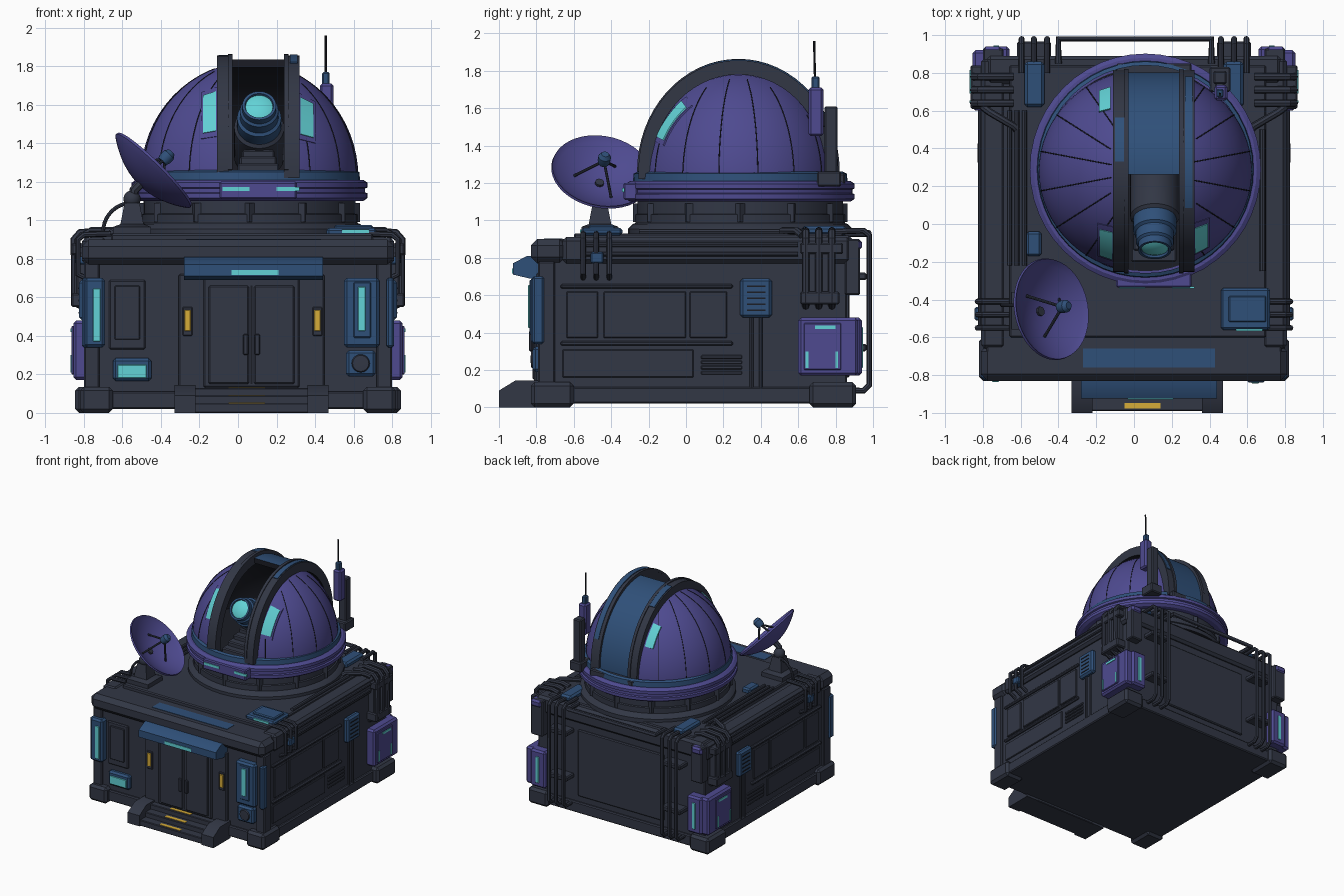
import bpy, bmesh, math
from mathutils import Vector, Matrix

if "Cube" in bpy.data.objects:
    bpy.data.objects.remove(bpy.data.objects["Cube"])

def material(name, hexa):
    rgb = [int(hexa[i:i + 2], 16) / 255 for i in (0, 2, 4)]
    m = bpy.data.materials.new(name)
    m.diffuse_color = [((c + 0.055) / 1.055) ** 2.4 if c > 0.04 else c / 12.92 for c in rgb] + [1]
    m.use_nodes = True
    m.node_tree.nodes["Principled BSDF"].inputs["Base Color"].default_value = m.diffuse_color
    return m

SLATE = material("dark slate", "323745")
PURPLE = material("purple", "4E4A90")
BLUE = material("steel blue", "2F5079")
CYAN = material("cyan glow", "62D2D6")
YELLOW = material("yellow light", "D6AC38")
BLACK = material("near black", "1B1D25")
CX, CY, CZ, R = 0.06, 0.28, 1.22, 0.565     # dome centre and radius
SY, SZ = 0.95, 1.06                         # dome stretch in y and z
SX = 0.105                                  # slit centre

def add(name, bm, mat, bevel=0, extra=()):
    bmesh.ops.recalc_face_normals(bm, faces=bm.faces)
    me = bpy.data.meshes.new(name)
    bm.to_mesh(me)
    bm.free()
    for m in (mat, *extra):
        me.materials.append(m)
    ob = bpy.data.objects.new(name, me)
    bpy.context.collection.objects.link(ob)
    if bevel:
        b = ob.modifiers.new("bevel", 'BEVEL')
        b.width, b.segments = bevel, 1
    return ob

def box(name, x0, x1, y0, y1, z0, z1, mat=SLATE, bevel=0.008, mirror=False):
    for s in ((1, -1) if mirror else (1,)):
        bm = bmesh.new()
        size = Matrix.Diagonal((x1 - x0, y1 - y0, z1 - z0, 1))
        mid = Matrix.Translation((s * (x0 + x1) / 2, (y0 + y1) / 2, (z0 + z1) / 2))
        bmesh.ops.create_cube(bm, size=1, matrix=mid @ size)
        add(name, bm, mat, min(bevel, 0.3 * min(x1 - x0, y1 - y0, z1 - z0)))

def prism(name, yz, x0, x1, mat):
    bm = bmesh.new()
    f = bm.faces.new([bm.verts.new((x0, y, z)) for y, z in yz])
    g = bmesh.ops.extrude_face_region(bm, geom=[f])['geom']
    bmesh.ops.translate(bm, verts=[v for v in g if isinstance(v, bmesh.types.BMVert)], vec=(x1 - x0, 0, 0))
    bm.faces.new([v for v in f.verts]) if f.is_valid is False else None
    add(name, bm, mat)

def lathe(name, profile, loc, mat, seg=48, axis=(0, 0, 1), turn=0.0):
    bm = bmesh.new()
    rings = [[bm.verts.new((r * math.cos(turn + math.tau * i / seg), r * math.sin(turn + math.tau * i / seg), z))
              for i in range(seg)] for r, z in profile]
    for a, b in zip(rings, rings[1:]):
        for i in range(seg):
            j = (i + 1) % seg
            bm.faces.new((a[i], a[j], b[j], b[i]))
    bmesh.ops.remove_doubles(bm, verts=bm.verts, dist=1e-5)
    rot = Vector((0, 0, 1)).rotation_difference(Vector(axis).normalized()).to_matrix().to_4x4()
    bm.transform(Matrix.Translation(loc) @ rot)
    return add(name, bm, mat)

def tube(name, pts, r, mat=SLATE, mirror=False):
    for s in ((1, -1) if mirror else (1,)):
        cu = bpy.data.curves.new(name, 'CURVE')
        cu.dimensions, cu.bevel_depth, cu.bevel_resolution, cu.use_fill_caps = '3D', r, 2, True
        sp = cu.splines.new('POLY')
        sp.points.add(len(pts) - 1)
        for p, q in zip(sp.points, pts):
            p.co = (s * q[0], q[1], q[2], 1)
        cu.materials.append(mat)
        bpy.context.collection.objects.link(bpy.data.objects.new(name, cu))

def arc_band(name, x0, x1, r0, r1, a0, a1, mat, follow=False, inner=None, lift=0.0):
    """Band bent over the dome from front (0 deg) to back (180 deg)."""
    bm = bmesh.new()
    rows, n = [], 32
    for i in range(n + 1):
        a = math.radians(a0 + (a1 - a0) * i / n)
        row = []
        for x, r in ((x0, r0), (x1, r0), (x1, r1), (x0, r1)):
            r = math.sqrt(r * r - (x - CX) ** 2) if follow else r + lift * math.sin(a)
            row.append(bm.verts.new((x, CY - SY * r * math.cos(a), CZ + SZ * r * math.sin(a))))
        rows.append(row)
    for a, b in zip(rows, rows[1:]):
        for i in range(4):
            f = bm.faces.new((a[i], a[(i + 1) % 4], b[(i + 1) % 4], b[i]))
            f.material_index = 1 if inner and i == 0 else 0
    for row in (rows[0], rows[-1]):
        bm.faces.new(row).material_index = 1 if inner else 0
    add(name, bm, mat, extra=(inner,) if inner else ())

# Building body, plinth, feet and roof trim
box("body", -0.78, 0.78, -0.77, 0.86, 0.03, 0.9)
box("plinth", -0.8, 0.8, -0.79, 0.88, 0.02, 0.11)
box("front_foot", 0.65, 0.82, -0.83, -0.6, 0, 0.135, bevel=0.02, mirror=True)
box("back_foot", 0.66, 0.845, 0.66, 0.91, 0, 0.135, bevel=0.02, mirror=True)
box("front_parapet", -0.81, 0.81, -0.83, -0.64, 0.77, 0.9, bevel=0.035)
box("side_parapet", 0.68, 0.81, -0.66, 0.88, 0.77, 0.91, bevel=0.02, mirror=True)
box("back_parapet", -0.78, 0.78, 0.74, 0.89, 0.78, 0.92, bevel=0.02)
box("roof_slab", -0.66, 0.7, -0.6, 0.84, 0.88, 0.93)
box("corner_post", 0.72, 0.8, -0.79, -0.7, 0.1, 0.78, mirror=True)
box("parapet_plate", -0.27, 0.43, -0.76, -0.66, 0.895, 0.903, BLUE, 0)

# Entrance: portal, doors, canopy, lamps, steps
box("portal", -0.31, 0.45, -0.8, -0.76, 0.1, 0.72)
box("door_frame", -0.18, 0.32, -0.812, -0.78, 0.13, 0.7, bevel=0.015)
for s in (-1, 1):
    c = 0.07 + s * 0.118
    box("door_leaf", c - 0.105, c + 0.105, -0.822, -0.8, 0.15, 0.66, bevel=0.012)
    box("door_handle", 0.07 + s * 0.03 - 0.014, 0.07 + s * 0.03 + 0.014, -0.84, -0.82, 0.3, 0.41)
    c = 0.075 + s * 0.337
    box("lamp_mount", c - 0.026, c + 0.026, -0.808, -0.79, 0.4, 0.55)
    box("door_lamp", c - 0.017, c + 0.017, -0.816, -0.8, 0.425, 0.535, YELLOW, 0.003)
    c = 0.07 + s * 0.345
    prism("step_cheek", [(-1, 0), (-1, 0.09), (-0.91, 0.145), (-0.77, 0.145), (-0.77, 0)], c - 0.055, c + 0.055, SLATE)
box("door_gap", 0.066, 0.074, -0.815, -0.8, 0.15, 0.66, BLACK, 0)
prism("canopy", [(-0.76, 0.81), (-0.85, 0.81), (-0.925, 0.77), (-0.925, 0.71), (-0.84, 0.69), (-0.76, 0.69)], -0.28, 0.44, BLUE)
box("canopy_light", -0.035, 0.21, -0.929, -0.92, 0.715, 0.742, CYAN, 0)
for i in range(3):
    y = -0.99 + 0.07 * i
    box("step", -0.23, 0.37, y, -0.77, 0, 0.05 + 0.04 * i, bevel=0.005)
    box("step_light", -0.05, 0.14, y + 0.012, y + 0.042, 0.045 + 0.04 * i, 0.053 + 0.04 * i, YELLOW, 0)

# Front wall panels
box("window_panel", -0.67, -0.48, -0.785, -0.76, 0.33, 0.69, bevel=0.01)
box("window_inset", -0.64, -0.51, -0.795, -0.78, 0.38, 0.66)
box("left_light_box", -0.8, -0.69, -0.83, -0.74, 0.34, 0.7, BLUE, 0.015)
box("left_light", -0.752, -0.714, -0.836, -0.82, 0.37, 0.645, CYAN, 0.003)
box("console", -0.65, -0.45, -0.81, -0.76, 0.165, 0.285, BLUE, 0.015)
box("console_light", -0.625, -0.475, -0.816, -0.8, 0.18, 0.25, CYAN, 0.003)
box("right_light_box", 0.55, 0.735, -0.83, -0.74, 0.34, 0.7, BLUE, 0.015)
box("right_light_plate", 0.6, 0.69, -0.838, -0.82, 0.39, 0.68, BLUE)
box("right_light", 0.623, 0.662, -0.844, -0.83, 0.425, 0.655, CYAN, 0.003)
box("low_vent", 0.56, 0.715, -0.82, -0.76, 0.19, 0.325, BLUE, 0.015)
lathe("low_vent_grille", [(0, 0.012), (0.042, 0.01), (0.048, 0)], (0.637, -0.819, 0.257), SLATE, 16, (0, -1, 0))
box("corner_light_edge", 0.77, 0.81, -0.82, -0.76, 0.34, 0.7, BLUE, 0.01, mirror=True)

# Side walls: framed panels, vents, conduits, rails
for y0, y1 in ((-0.64, -0.47), (-0.44, 0.0), (0.02, 0.22)):
    box("side_panel", 0.775, 0.792, y0, y1, 0.37, 0.62, mirror=True)
for z in (0.33, 0.635):
    box("side_frame", 0.775, 0.8, -0.67, 0.25, z, z + 0.025, mirror=True)
box("side_low_panel", 0.775, 0.79, -0.66, 0.04, 0.16, 0.31, mirror=True)
box("side_vent", 0.775, 0.825, 0.29, 0.46, 0.48, 0.69, BLUE, 0.015, mirror=True)
for i in range(5):
    box("vent_slot", 0.82, 0.828, 0.325, 0.425, 0.515 + 0.032 * i, 0.524 + 0.032 * i, BLACK, 0, mirror=True)
for i in range(4):
    box("low_grille", 0.775, 0.79, 0.08, 0.3, 0.175 + 0.028 * i, 0.195 + 0.028 * i, mirror=True)
for y in (0.35, 0.4):
    tube("vent_conduit", [(0.79, y, 0.5), (0.79, y, 0.1)], 0.01, mirror=True)
for z in (0.82, 0.87):
    tube("side_rail", [(0.815, -0.55, z), (0.815, 0.6, z)], 0.012, mirror=True)
for y in (-0.55, -0.48, -0.41):
    tube("front_side_pipe", [(0.66, y, 0.93), (0.8, y, 0.925), (0.83, y, 0.9), (0.83, y, 0.72), (0.77, y, 0.69)], 0.015, mirror=True)
box("pipe_clamp", 0.78, 0.845, -0.51, -0.44, 0.77, 0.83, BLUE, mirror=True)
for y in (0.64, 0.71, 0.78):
    tube("back_side_pipe", [(0.64, y, 0.93), (0.7, y, 0.945), (0.82, y, 0.935), (0.85, y, 0.9),
                            (0.85, y, 0.57), (0.77, y, 0.54)], 0.02, mirror=True)
tube("roof_corner_pipe", [(0.62, 0.5, 0.93), (0.64, 0.52, 0.945), (0.76, 0.59, 0.945), (0.8, 0.62, 0.92)], 0.02, mirror=True)
box("pipe_shroud", 0.77, 0.845, 0.62, 0.8, 0.58, 0.88, bevel=0.015, mirror=True)
box("pipe_cover", 0.77, 0.865, 0.61, 0.82, 0.55, 0.62, mirror=True)
box("pipe_cover_top", 0.77, 0.865, 0.61, 0.84, 0.82, 0.88, mirror=True)

# Purple power units wrapped around the back corners
box("side_power_unit", 0.77, 0.855, 0.6, 0.92, 0.17, 0.48, PURPLE, 0.015, mirror=True)
box("side_power_plate", 0.85, 0.865, 0.63, 0.83, 0.2, 0.45, PURPLE, mirror=True)
box("back_power_unit", 0.66, 0.8, 0.85, 0.94, 0.17, 0.48, PURPLE, 0.015, mirror=True)
box("back_power_light", 0.715, 0.745, 0.93, 0.946, 0.21, 0.43, CYAN, 0.003, mirror=True)
box("power_light_top", 0.86, 0.87, 0.69, 0.8, 0.42, 0.438, CYAN, 0, mirror=True)
for y in (0.64, 0.8):
    box("power_light", 0.86, 0.87, y, y + 0.014, 0.21, 0.3, CYAN, 0, mirror=True)
box("back_upper_box", 0.69, 0.8, 0.85, 0.93, 0.6, 0.9, mirror=True)
box("back_upper_cap", 0.7, 0.8, 0.86, 0.94, 0.84, 0.9, PURPLE, 0.015, mirror=True)

# Back wall panel and pipes
box("back_panel", -0.4, 0.4, 0.85, 0.875, 0.16, 0.72)
for x in (0.46, 0.53, 0.595):
    tube("back_pipe", [(x, 0.8, 0.94), (x, 0.95, 0.945), (x, 0.98, 0.92), (x, 0.98, 0.12), (x, 0.95, 0.09), (x, 0.85, 0.09)], 0.016, mirror=True)
for z in (0.3, 0.68):
    box("back_pipe_clamp", 0.44, 0.62, 0.86, 0.965, z, z + 0.04, mirror=True)
tube("back_bar", [(-0.4, 0.85, 0.93), (-0.4, 0.98, 0.93), (0.41, 0.98, 0.93), (0.41, 0.85, 0.93)], 0.018)

# Roof equipment
box("roof_hatch", 0.46, 0.72, -0.56, -0.34, 0.92, 0.96, BLUE, 0.015)
box("roof_hatch_top", 0.5, 0.7, -0.52, -0.38, 0.95, 0.975, BLUE)
box("roof_hatch_light", 0.54, 0.68, -0.566, -0.55, 0.935, 0.952, CYAN, 0)
box("roof_back_unit", 0.475, 0.58, 0.62, 0.86, 0.92, 0.97, BLUE, 0.015, mirror=True)
box("roof_side_unit", -0.57, -0.49, -0.17, -0.04, 0.92, 0.97, BLUE, 0.012)
for x in (-0.66, -0.62, -0.58):
    tube("roof_pipe", [(x, -0.22, 0.94), (x, 0.6, 0.94)], 0.013)
tube("roof_side_pipe", [(0.68, -0.25, 0.94), (0.68, 0.5, 0.94)], 0.015)

# Dome drum, ring and floor
at = (CX, CY + 0.01, 0)
lathe("drum", [(0.6, 0.92), (0.6, 0.955), (0.575, 0.98), (0.56, 0.985), (0.56, 1.03), (0.55, 1.035), (0.55, 1.1), (0.5, 1.11)], at, SLATE)
for i in range(12):
    a = math.tau * i / 12
    lathe("drum_rib", [(0, 0), (0.03, 0), (0.03, 0.1), (0, 0.1)], (CX + 0.543 * math.cos(a), at[1] + 0.543 * math.sin(a), 0.99), SLATE, 4, turn=a)
lathe("dome_ring", [(0.5, 1.1), (0.59, 1.1), (0.612, 1.115), (0.612, 1.14), (0.6, 1.145), (0.6, 1.165), (0.612, 1.17),
                    (0.612, 1.195), (0.59, 1.21), (0.5, 1.21)], at, PURPLE)
lathe("dome_floor", [(0, 1.215), (0.54, 1.215)], at, BLACK)
box("ring_front_plate", SX - 0.2, SX + 0.2, -0.335, -0.26, 1.11, 1.2, PURPLE)
for x0, x1 in ((-0.08, 0.06), (0.2, 0.32)):
    box("ring_light", x0, x1, -0.341, -0.33, 1.152, 1.172, CYAN, 0)

# Dome shell with the slit cut away, dark inside
bm = bmesh.new()
bmesh.ops.create_uvsphere(bm, u_segments=64, v_segments=32, radius=R)
def cut(co, no, clear=False):
    bmesh.ops.bisect_plane(bm, geom=bm.verts[:] + bm.edges[:] + bm.faces[:], plane_co=co, plane_no=no, clear_inner=clear)
cut((0, 0, -0.02), (0, 0, 1), True)
for s in (-1, 1):
    cut((SX - CX + s * 0.16, 0, 0), (1, 0, 0))
bmesh.ops.delete(bm, geom=[f for f in bm.faces if abs(f.calc_center_median().x - SX + CX) < 0.16], context='FACES')
bm.transform(Matrix.Translation((CX, CY, CZ)) @ Matrix.Diagonal((1, SY, SZ, 1)))
dome = add("dome", bm, PURPLE, extra=(BLACK,))
sol = dome.modifiers.new("shell", 'SOLIDIFY')
sol.thickness, sol.offset, sol.material_offset = 0.03, -1, 1

# Dome seams, base band, slit frames, shutter, windows
for i in range(16):
    a = math.tau * (i + 0.5) / 16
    pts = [(CX + R * math.cos(e) * math.cos(a), CY + SY * R * math.cos(e) * math.sin(a), CZ + SZ * R * math.sin(e))
           for e in [math.radians(3 + 4 * k) for k in range(21)]]
    pts = [p for p in pts if abs(p[0] - SX) > 0.2]
    if len(pts) > 2:
        tube("dome_seam", pts, 0.003, BLACK)
lathe("dome_base_band", [(0.54, 1.205), (0.574, 1.205), (0.57, 1.25), (0.55, 1.26)], at, BLUE)
for s in (-1, 1):
    c = SX + s * 0.175
    arc_band("slit_frame", c - 0.04, c + 0.04, 0.49, 0.562, 0, 180, SLATE, inner=BLACK, lift=0.038)
    arc_band("slit_lip", c - s * 0.03 - 0.012, c - s * 0.03 + 0.012, 0.55, 0.569, 4, 176, SLATE, lift=0.038)
    c = SX + s * 0.253
    arc_band("dome_window_frame", c - 0.044, c + 0.044, R - 0.01, R + 0.005, 22, 55, PURPLE, True)
    arc_band("dome_window", c - 0.034, c + 0.034, R - 0.01, R + 0.009, 25, 51, CYAN, True)
arc_band("frame_plate_left", SX - 0.205, SX - 0.155, 0.55, 0.567, 95, 120, BLUE, lift=0.038)
arc_band("frame_plate_right", SX + 0.165, SX + 0.205, 0.55, 0.567, 70, 155, BLUE, lift=0.038)
arc_band("back_window", SX - 0.29, SX - 0.23, R - 0.01, R + 0.009, 130, 150, CYAN, True)
arc_band("shutter", SX - 0.14, SX + 0.14, 0.51, 0.55, 88, 180, BLUE, inner=BLACK, lift=0.03)
box("back_sill", SX - 0.2, SX + 0.2, CY + 0.48, CY + 0.57, 1.19, 1.25)

# Telescope and the stepped cradle below it
t = Vector((0.0, -0.84, 0.54))
tip = Vector((SX + 0.005, -0.13, 1.59))
lathe("telescope_barrel", [(0, -0.24), (0.1, -0.24), (0.115, -0.2), (0.115, -0.11), (0.1, -0.1), (0.1, -0.04), (0.088, -0.03),
                           (0.088, 0.01), (0.074, 0.01), (0.07, -0.005)], tip, BLUE, 32, t)
lathe("telescope_lens", [(0.074, -0.004), (0.05, 0.008), (0, 0.014)], tip, CYAN, 32, t)
lathe("telescope_body", [(0, -0.52), (0.11, -0.52), (0.13, -0.48), (0.13, -0.2), (0.11, -0.18), (0, -0.18)], tip, SLATE, 32, t)
for i in range(5):
    box("cradle_step", SX - 0.12 + 0.012 * i, SX + 0.12 - 0.012 * i, -0.2 + 0.06 * i, 0.3, 1.2, 1.26 + 0.035 * i)

# Dish antenna on its pedestal
n = Vector((0.69, 0.14, 0.7)).normalized()
rim = Vector((-0.435, -0.45, 1.262))
prof = [(0.265 * k / 10, 0.095 * (k / 10) ** 2 - 0.095) for k in range(11)]
lathe("dish", prof + [(0.268, 0.004), (0.272, -0.01)] + [(r * 1.01, z - 0.014) for r, z in prof[::-1]], rim, PURPLE, 40, n)
lathe("dish_feed", [(0, 0.06), (0.028, 0.06), (0.034, 0.08), (0.034, 0.11), (0.02, 0.13), (0, 0.13)], rim, BLUE, 16, n)
rot = Vector((0, 0, 1)).rotation_difference(n)
for i in range(3):
    a = math.tau * i / 3 + 0.5
    foot = rim + rot @ Vector((0.14 * math.cos(a), 0.14 * math.sin(a), -0.065))
    tube("dish_strut", [foot, rim + n * 0.08], 0.008)
tube("dish_arm", [rim - n * 0.08, rim - n * 0.15, (-0.545, -0.46, 1.1)], 0.025)
lathe("dish_joint", [(0.045 * math.sin(k * math.pi / 8), -0.045 * math.cos(k * math.pi / 8)) for k in range(9)], (-0.55, -0.46, 1.11), SLATE, 20)
lathe("dish_pedestal", [(0.14, 0.92), (0.14, 0.965), (0.085, 0.98), (0.055, 1.09), (0, 1.09)], (-0.55, -0.46, 0), SLATE, 4, turn=math.pi / 4)
tube("dish_cable", [(-0.55 - 0.15 * math.sin(k * math.pi / 20), -0.43, 0.94 + 0.15 * math.cos(k * math.pi / 20)) for k in range(11)], 0.01)

# Aerial mast at the back of the dome
box("aerial_bracket", 0.42, 0.49, 0.74, 0.81, 1.19, 1.61)
box("aerial_bracket_foot", 0.4, 0.51, 0.7, 0.83, 1.18, 1.26)
box("aerial_box", 0.425, 0.495, 0.655, 0.735, 1.45, 1.71, PURPLE, 0.012)
box("aerial_link", 0.43, 0.48, 0.7, 0.77, 1.5, 1.57)
box("aerial_cap", 0.437, 0.475, 0.67, 0.715, 1.7, 1.77, BLUE)
tube("aerial", [(0.455, 0.69, 1.74), (0.455, 0.685, 1.96)], 0.006, BLACK)

# Bake modifiers and curves, then smooth the round parts
bpy.ops.object.select_all(action='SELECT')
bpy.context.view_layer.objects.active = dome
bpy.ops.object.convert(target='MESH')
bpy.ops.object.shade_smooth_by_angle(angle=math.radians(32))
